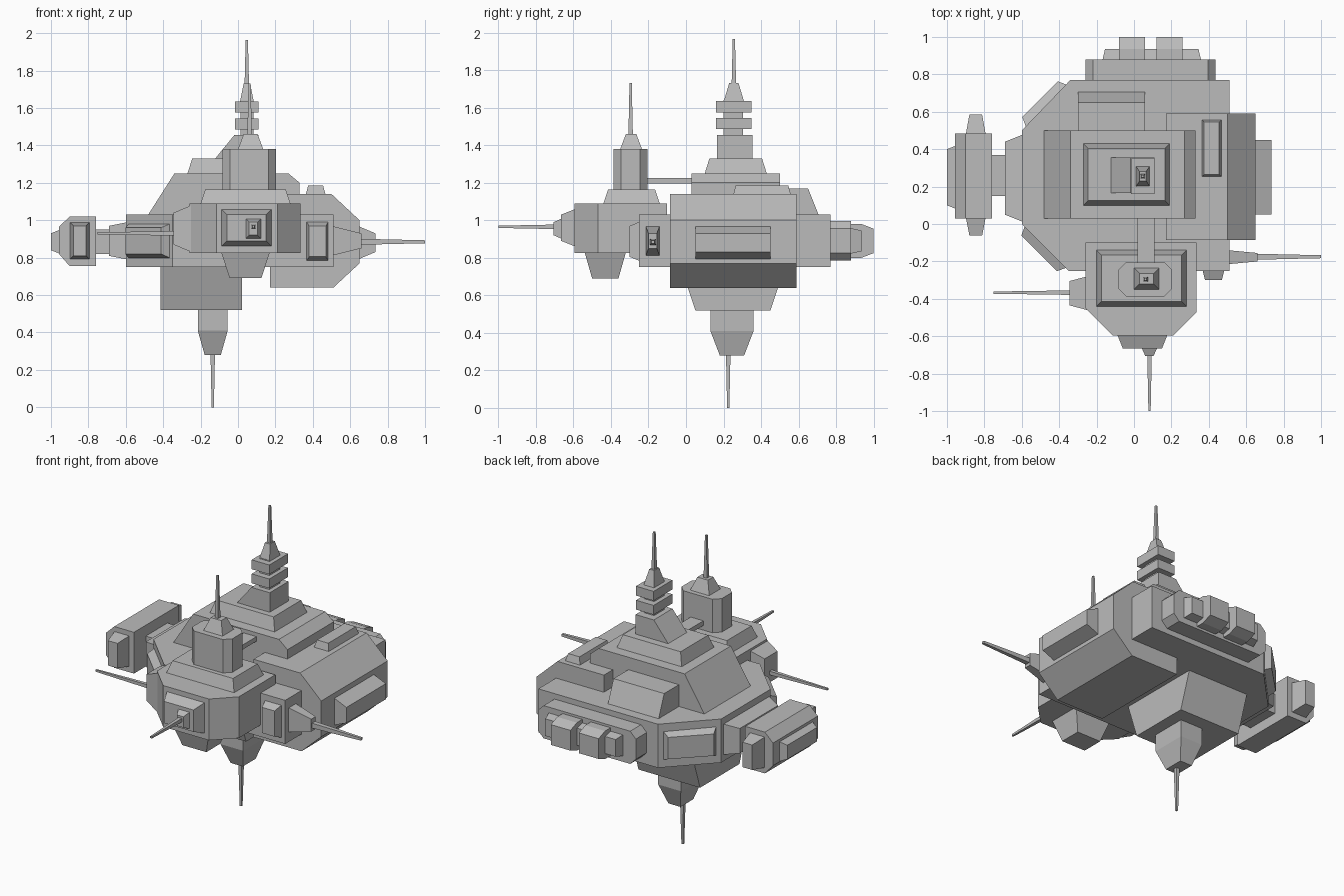
import bpy
import bmesh
from mathutils import Matrix, Vector

default_cube = bpy.data.objects.get("Cube")
if default_cube:
    bpy.data.objects.remove(default_cube, do_unlink=True)

# One shared hull colour
hull_grey = bpy.data.materials.new("hull_grey")
hull_grey.use_nodes = True
colour = (0.5, 0.5, 0.5, 1)
hull_grey.diffuse_color = colour
hull_grey.node_tree.nodes["Principled BSDF"].inputs["Base Color"].default_value = colour


def place(axis, along, across, up):
    """Map profile coordinates to a point; the axis is the extrusion direction."""
    if axis == "x":
        return Vector((along, across, up))
    if axis == "y":
        return Vector((across, along, up))
    return Vector((across, up, along))


def loft(name, axis, rings):
    """Skin a closed solid through (position, outline) rings."""
    bm = bmesh.new()
    loops = [[bm.verts.new(place(axis, along, u, v)) for u, v in outline]
             for along, outline in rings]
    for lower, upper in zip(loops, loops[1:]):
        count = len(lower)
        for i in range(count):
            j = (i + 1) % count
            bm.faces.new((lower[i], lower[j], upper[j], upper[i]))
    bm.faces.new(loops[0])
    bm.faces.new(loops[-1])
    bmesh.ops.recalc_face_normals(bm, faces=bm.faces)
    mesh = bpy.data.meshes.new(name)
    bm.to_mesh(mesh)
    bm.free()
    mesh.materials.append(hull_grey)
    part = bpy.data.objects.new(name, mesh)
    bpy.context.collection.objects.link(part)
    return part


def prism(name, axis, start, end, outline):
    return loft(name, axis, [(start, outline), (end, outline)])


def rectangle(left, right, low, high, inset=(0, 0)):
    du, dv = inset
    return [(left + du, low + dv), (right - du, low + dv),
            (right - du, high - dv), (left + du, high - dv)]


def block(name, axis, start, end, bounds, inset=(0, 0)):
    """Box whose far end shrinks by the inset on each side."""
    return loft(name, axis, [(start, rectangle(*bounds)),
                             (end, rectangle(*bounds, inset))])


def cut_corners(left, right, low, high, cut):
    return [(left + cut, low), (right - cut, low), (right, low + cut),
            (right, high - cut), (right - cut, high), (left + cut, high),
            (left, high - cut), (left, low + cut)]


def spike(name, axis, start, end, u, v, radius=0.012):
    """Thin tapering aerial or gun barrel."""
    bounds = (u - radius, u + radius, v - radius, v + radius)
    return block(name, axis, start, end, bounds, (radius / 2, radius / 2))


# Main hull with two cut corners on its right side
prism("main_hull", "z", 0.75, 1.03,
      [(-0.35, -0.25), (0.51, -0.25), (0.51, 0.77),
       (-0.34, 0.77), (-0.6, 0.5), (-0.6, 0)])

# Raised plates on the angled hull corners
for name, centre, direction in (("front_corner_plate", (-0.475, -0.125, 0.89), (-1, -1, 0)),
                                ("back_corner_plate", (-0.47, 0.635, 0.89), (-1, 1, 0))):
    plate = block(name, "z", -0.01, 0.045, (-0.16, 0.16, -0.095, 0.095), (0.025, 0.025))
    normal = Vector(direction).normalized()
    side = Vector((0, 0, 1)).cross(normal)
    turn = Matrix((side, Vector((0, 0, 1)), normal)).transposed()
    plate.data.transform(Matrix.Translation(centre) @ turn.to_4x4())

# Left side block with chamfered outer edge
prism("left_block", "y", -0.085, 0.59,
      [(0.17, 0.64), (0.51, 0.64), (0.65, 0.77),
       (0.65, 1), (0.5, 1.14), (0.17, 1.14)])
block("left_block_plate", "x", 0.64, 0.735, (0.05, 0.45, 0.79, 0.97), (0, 0.04))
block("left_roof_plate", "z", 1.13, 1.185, (0.36, 0.47, 0.25, 0.56), (0.015, 0.015))

# Superstructure tiers
prism("upper_deck", "y", 0.03, 0.5,
      [(-0.48, 1.03), (0.33, 1.03), (0.33, 1.2), (0.27, 1.25), (-0.34, 1.25)])
prism("back_deck_block", "x", -0.3, 0.06,
      [(0.45, 1.02), (0.71, 1.02), (0.65, 1.17), (0.45, 1.17)])
block("command_deck", "z", 1.25, 1.33, (-0.27, 0.19, 0.1, 0.43), (0.025, 0.025))
prism("tower_base", "y", 0.165, 0.355,
      [(-0.13, 1.32), (0.11, 1.32), (0.11, 1.455), (-0.02, 1.455)])

# Main tower with stacked collars
block("tower_core", "z", 1.45, 1.64, (0.013, 0.083, 0.2, 0.305))
for bottom in (1.485, 1.575):
    block("tower_collar", "z", bottom, bottom + 0.06, (-0.015, 0.11, 0.16, 0.35))
block("tower_cap", "z", 1.63, 1.73, (0.01, 0.085, 0.2, 0.31), (0.02, 0.03))
spike("tower_aerial", "z", 1.72, 1.965, 0.047, 0.255)

# Front module with chamfered nose
prism("front_module", "z", 0.825, 1.09,
      [(-0.26, -0.1), (-0.26, -0.45), (-0.115, -0.595),
       (0.21, -0.595), (0.335, -0.47), (0.335, -0.1)])
block("front_deck", "z", 1.09, 1.165, (-0.2, 0.28, -0.44, -0.14), (0.025, 0.025))
prism("front_tower", "z", 1.16, 1.38, cut_corners(-0.083, 0.203, -0.387, -0.205, 0.04))
block("front_tower_cap", "z", 1.38, 1.46, (0, 0.135, -0.35, -0.235), (0.03, 0.03))
spike("front_tower_aerial", "z", 1.45, 1.73, 0.062, -0.295)
block("tower_bridge", "y", -0.22, 0.05, (0.02, 0.11, 1.195, 1.225))

# Nose plate and gun
block("nose_plate", "y", -0.59, -0.665, (-0.09, 0.18, 0.86, 1.06), (0.03, 0.03))
block("nose_gun_mount", "y", -0.66, -0.705, (0.04, 0.125, 0.9, 1.01), (0.02, 0.02))
spike("nose_gun", "y", -0.7, -1, 0.083, 0.965)
block("chin_block", "z", 0.83, 0.69, (-0.09, 0.17, -0.54, -0.32), (0.045, 0.04))

# Side guns
block("right_gun_mount", "x", -0.25, -0.345, (-0.46, -0.28, 0.83, 1.08), (0.025, 0.04))
spike("right_gun", "x", -0.34, -0.75, -0.367, 0.93)
block("left_gun_mount", "x", 0.5, 0.66, (-0.215, -0.14, 0.81, 0.97), (0.015, 0.04))
spike("left_gun", "x", 0.65, 1, -0.175, 0.885, 0.016)
block("left_front_plate", "y", -0.24, -0.3, (0.365, 0.485, 0.78, 0.995), (0.015, 0.025))

# Outrigger pod on the right side
block("pod_root", "x", -0.59, -0.69, (0.01, 0.48, 0.79, 0.99), (0.04, 0.02))
block("pod_neck", "x", -0.68, -0.77, (0.15, 0.37, 0.82, 0.95))
prism("pod_body", "y", 0.03, 0.485,
      [(-0.76, 0.755), (-0.9, 0.755), (-0.957, 0.82),
       (-0.957, 0.965), (-0.9, 1.02), (-0.76, 1.02)])
block("pod_side_plate", "x", -0.95, -1, (0.08, 0.42, 0.82, 0.95), (0.02, 0.02))
for name, start, end in (("pod_front_cap", 0.04, -0.062), ("pod_back_cap", 0.475, 0.585)):
    block(name, "y", start, end, (-0.9, -0.792, 0.79, 0.99), (0.02, 0.02))

# Stern engine strip
prism("stern_strip", "y", 0.75, 0.88, cut_corners(-0.26, 0.435, 0.785, 0.995, 0.04))
block("stern_ledge", "y", 0.87, 0.935, (-0.17, 0.36, 0.82, 0.96), (0.015, 0.015))
for left in (-0.08, 0.12):
    outline = (left, left + 0.14, 0.8, 0.98)
    loft("stern_engine", "y", [(0.87, rectangle(*outline)), (0.935, rectangle(*outline)),
                               (1, rectangle(*outline, (0, 0.025)))])

# Keel and hanging aerial
block("keel", "z", 0.76, 0.52, (-0.415, 0.022, -0.03, 0.53), (0, 0.08))
shaft = (-0.215, -0.055, 0.13, 0.36)
loft("keel_pod", "z", [(0.53, rectangle(*shaft)), (0.41, rectangle(*shaft)),
                       (0.28, rectangle(*shaft, (0.037, 0.05)))])
spike("keel_aerial", "z", 0.29, 0, -0.135, 0.225)
